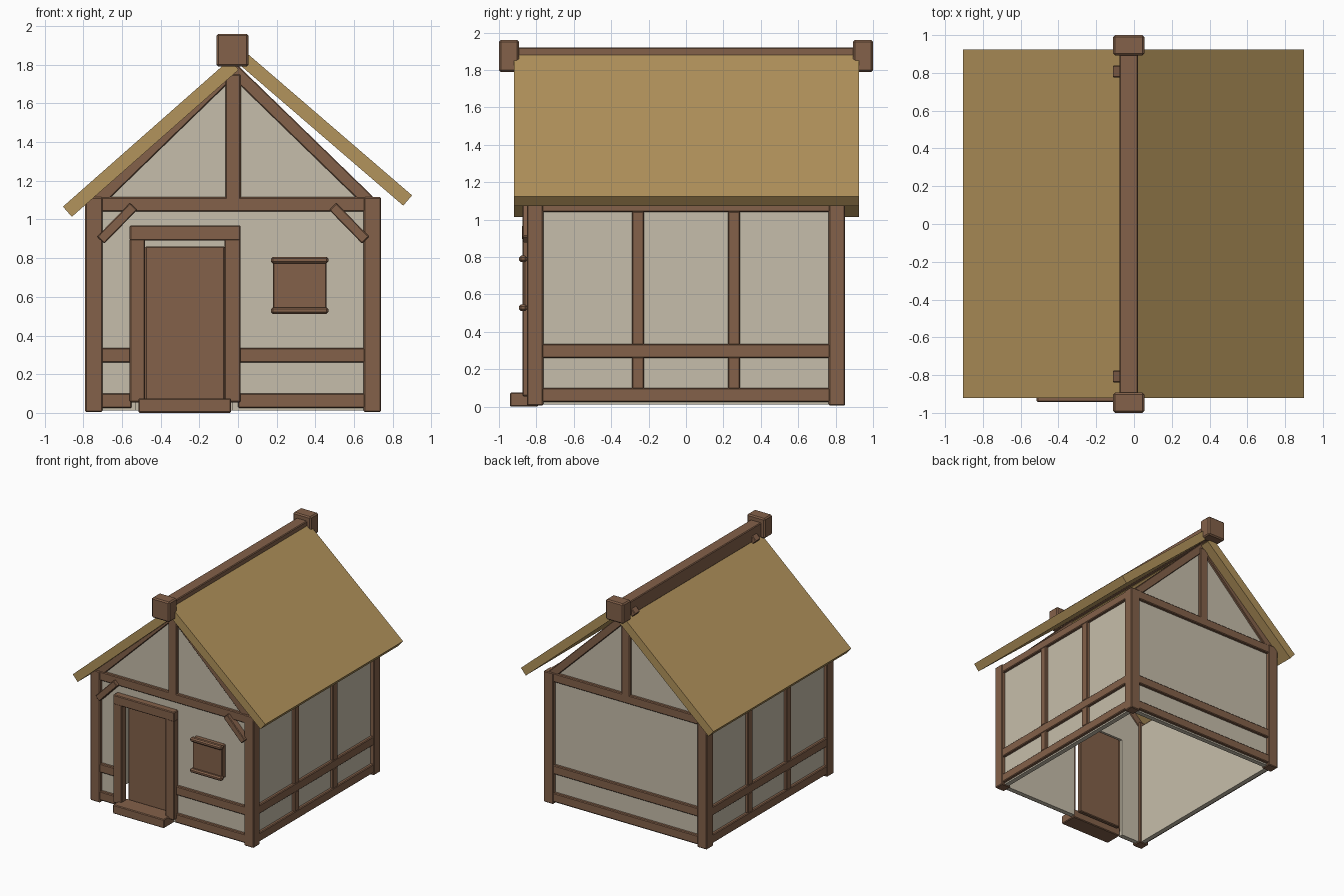
import bpy
import math

if "Cube" in bpy.data.objects:
    bpy.data.objects.remove(bpy.data.objects["Cube"])

CX = -0.025  # centre line of the timber frame


def material(name, rgb):
    m = bpy.data.materials.new(name)
    m.diffuse_color = (*[(c / 255) ** 2.2 for c in rgb], 1)
    m.use_nodes = True
    m.node_tree.nodes["Principled BSDF"].inputs["Base Color"].default_value = m.diffuse_color
    return m


TIMBER = material("brown timber", (130, 97, 75))
PLASTER = material("cream plaster", (197, 188, 169))
THATCH = material("straw thatch", (177, 146, 92))


def mesh(name, verts, faces, mat, bevel=0.0):
    me = bpy.data.meshes.new(name)
    me.from_pydata(verts, [], faces)
    me.materials.append(mat)
    ob = bpy.data.objects.new(name, me)
    bpy.context.collection.objects.link(ob)
    if bevel:
        mod = ob.modifiers.new("soft edges", 'BEVEL')
        mod.width = bevel
        mod.segments = 1
    return ob


def prism(name, outline, y0, y1, mat, bevel=0.0):
    """Extrude a counter-clockwise (x, z) outline from y0 to y1."""
    n = len(outline)
    verts = [(x, y, z) for y in (y0, y1) for x, z in outline]
    faces = [tuple(range(n)), tuple(range(2 * n - 1, n - 1, -1))]
    faces += [(i, i + n, (i + 1) % n + n, (i + 1) % n) for i in range(n)]
    return mesh(name, verts, faces, mat, bevel)


def box(name, x0, x1, y0, y1, z0, z1, mat=TIMBER, bevel=0.006):
    return prism(name, [(x0, z0), (x1, z0), (x1, z1), (x0, z1)], y0, y1, mat, bevel)


def beam(name, a, b, width, y0, y1, mat=TIMBER, bevel=0.005):
    """Slanted beam from a to b in the xz plane."""
    dx, dz = b[0] - a[0], b[1] - a[1]
    k = width / 2 / math.hypot(dx, dz)
    ox, oz = -dz * k, dx * k
    pts = [(a[0] - ox, a[1] - oz), (b[0] - ox, b[1] - oz),
           (b[0] + ox, b[1] + oz), (a[0] + ox, a[1] + oz)]
    return prism(name, pts, y0, y1, mat, bevel)


# Plaster walls, with the doorway left open in the front
box("front_wall_left", -0.75, -0.53, -0.82, -0.78, 0.012, 1.08, PLASTER, 0)
box("front_wall_right", -0.03, 0.70, -0.82, -0.78, 0.012, 1.08, PLASTER, 0)
box("front_wall_over_door", -0.53, -0.03, -0.82, -0.78, 0.89, 1.08, PLASTER, 0)
box("back_wall", -0.75, 0.70, 0.78, 0.82, 0.012, 1.08, PLASTER, 0)
for side, s in (("left", -1), ("right", 1)):
    a, b = sorted((CX + s * 0.735, CX + s * 0.695))
    box(side + "_wall", a, b, -0.78, 0.78, 0.012, 1.08, PLASTER, 0)

# Corner posts
for sx in (-1, 1):
    for sy in (-1, 1):
        x0, x1 = sorted((CX + sx * 0.675, CX + sx * 0.765))
        y0, y1 = sorted((sy * 0.763, sy * 0.85))
        box("corner_post", x0, x1, y0, y1, 0.005, 1.115)

# Side frames: horizontal rails and studs
for s in (-1, 1):
    x0, x1 = sorted((CX + s * 0.72, CX + s * 0.76))
    for name, z0, z1 in (("sill", 0.025, 0.10), ("middle_rail", 0.26, 0.335),
                         ("top_plate", 1.04, 1.11)):
        box("side_" + name, x0, x1, -0.77, 0.77, z0, z1)
    for y in (-0.257, 0.257):
        for z0, z1 in ((0.095, 0.265), (0.33, 1.045)):
            box("side_stud", x0, x1, y - 0.032, y + 0.032, z0, z1)

# Front and back frames with gables
for end, s in (("front", -1), ("back", 1)):
    y0, y1 = sorted((s * 0.80, s * 0.845))
    spans = [(-0.71, -0.55), (0.0, 0.66)] if s < 0 else [(-0.71, 0.66)]
    for x0, x1 in spans:
        box(end + "_sill", x0, x1, y0, y1, 0.025, 0.10)
        box(end + "_middle_rail", x0, x1, y0, y1, 0.26, 0.335)
    box(end + "_tie_beam", -0.71, 0.66, y0, y1, 1.04, 1.115)
    box(end + "_king_post", CX - 0.04, CX + 0.04, y0, y1, 1.085, 1.75)
    g0, g1 = sorted((s * 0.78, s * 0.82))
    prism(end + "_gable_panel", [(CX - 0.69, 1.08), (CX + 0.69, 1.08), (CX, 1.75)],
          g0, g1, PLASTER)
    r0, r1 = sorted((s * 0.775, s * 0.84))
    beam(end + "_left_rafter", (CX - 0.70, 1.095), (CX, 1.775), 0.065, r0, r1)
    beam(end + "_right_rafter", (CX + 0.70, 1.095), (-0.092, 1.84), 0.065, r0, r1)

# Diagonal corner braces on the front
for s in (-1, 1):
    beam("front_brace", (CX + s * 0.685, 0.893), (CX + s * 0.515, 1.067), 0.052, -0.873, -0.815)

# Doorway
for x0, x1 in ((-0.56, -0.48), (-0.07, 0.013)):
    box("door_jamb", x0, x1, -0.875, -0.805, 0.055, 0.90)
box("door_lintel", -0.56, 0.013, -0.876, -0.805, 0.89, 0.97)
box("door", -0.48, -0.068, -0.785, -0.75, 0.05, 0.86)
box("doorstep", -0.515, -0.035, -0.942, -0.79, 0.0, 0.075)

# Shuttered window
box("window_shutter", 0.18, 0.458, -0.868, -0.81, 0.52, 0.80)
for z in (0.529, 0.79):
    box("shutter_bar", 0.17, 0.468, -0.893, -0.85, z - 0.017, z + 0.017, TIMBER, 0.01)

# Roof slabs, the right one riding higher
beam("roof_left", (-0.882, 1.04), (-0.02, 1.80), 0.07, -0.92, 0.925, THATCH, 0)
beam("roof_right", (0.877, 1.098), (-0.008, 1.86), 0.07, -0.92, 0.925, THATCH, 0)

# Ridge beam and end caps
box("ridge_beam", -0.078, 0.022, -0.95, 0.95, 1.80, 1.92)
for y0, y1 in ((-1.0, -0.893), (0.893, 1.0)):
    box("ridge_cap", -0.111, 0.055, y0, y1, 1.79, 1.96, TIMBER, 0.01)
